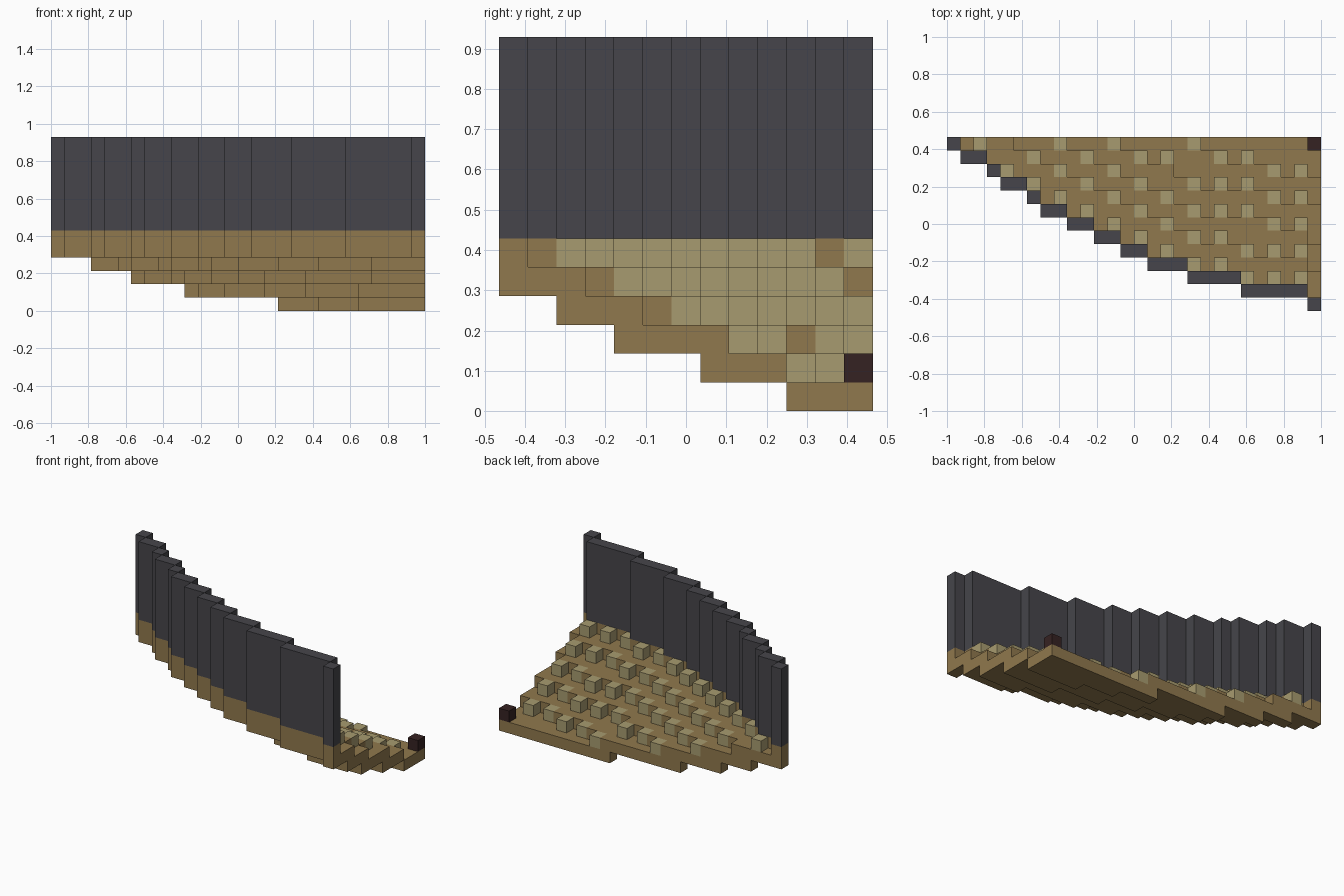
import bpy
import bmesh
from mathutils import Vector

cube = bpy.data.objects.get("Cube")
if cube:
    bpy.data.objects.remove(cube, do_unlink=True)

COLUMNS, ROWS = 28, 13
CELL = 2 / COLUMNS
WALL_BASE, WALL_TOP = 5, 13


def make_material(name, colour):
    material = bpy.data.materials.new(name)
    material.use_nodes = True
    rgba = (*colour, 1)
    material.diffuse_color = rgba
    material.node_tree.nodes["Principled BSDF"].inputs["Base Color"].default_value = rgba
    return material


sandstone = make_material("sandstone", (0.28, 0.19, 0.075))
pale_stone = make_material("pale stone", (0.39, 0.33, 0.16))
charcoal = make_material("charcoal", (0.061, 0.06, 0.069))
dark_wood = make_material("dark wood", (0.036, 0.016, 0.016))

# Outer edge of each terrace, lowest first: first column, from the back row forward
outer_edges = [
    [17, 20, 23],
    [10, 11, 13, 16, 19, 23],
    [6, 7, 9, 10, 12, 14, 16, 19, 24],
    [3, 5, 6, 8, 9, 11, 12, 14, 17, 20, 24],
    [0, 1, 3, 4, 6, 7, 9, 11, 13, 15, 18, 22, 27],
]
# First open row of each lower terrace, on every second column from the left side
tread_starts = [
    [10, 10, 10, 11, 11, 12],
    [8, 8, 8, 9, 9, 9, 11, 11, 12],
    [4, 6, 6, 7, 7, 7, 8, 9, 10, 11, 12],
    [2, 4, 4, 4, 5, 5, 6, 7, 8, 9, 10, 11],
]


def outer_start(level, row):
    """First column of a terrace in a row."""
    step = ROWS - 1 - row
    edge = outer_edges[level]
    return edge[step] if step < len(edge) else COLUMNS


def wall_row(column):
    """Row in which the curved wall crosses a column."""
    return min(r for r in range(ROWS) if outer_start(-1, r) <= column)


def tread_start(level, column):
    """First row of a terrace not covered by the terrace above."""
    if level < 0:
        return ROWS
    if level == len(tread_starts):
        return wall_row(column) + 1

    def sample(half):
        index = COLUMNS // 2 - half
        starts = tread_starts[level]
        return starts[index] if index < len(starts) else ROWS

    half = column // 2
    if column % 2 == 0:
        return sample(half)
    return (sample(half) + sample(half + 1) + 1) // 2


parts = {}

# Stepped terraces, each a one-block slab overlapping the next
for level in range(len(outer_edges)):
    parts[f"terrace_{level + 1}"] = (sandstone, {
        (c, r, level)
        for c in range(COLUMNS) for r in range(ROWS)
        if outer_start(level, r) <= c and r < tread_start(level - 1, c)
    })

# Curved outer wall on its stone footing
wall_line = [(c, wall_row(c)) for c in range(COLUMNS)]
parts["wall_footing"] = (sandstone, {(c, r, WALL_BASE) for c, r in wall_line})
parts["outer_wall"] = (charcoal, {
    (c, r, z) for c, r in wall_line for z in range(WALL_BASE + 1, WALL_TOP)})

# Seats along the front of every riser
for level in range(len(outer_edges)):
    parts[f"seats_{level + 1}"] = (pale_stone, {
        (c, tread_start(level, c), level + 1)
        for c in range(2, COLUMNS, 2) if tread_start(level, c) < ROWS
    })

# Single dark block at the inner corner
parts["corner_block"] = (dark_wood, {(COLUMNS - 1, ROWS - 1, 1)})

filled = set().union(*(cells for _, cells in parts.values()))


def build_blocks(name, material, cells):
    """Join blocks into one mesh, keeping only the exposed faces."""
    bm = bmesh.new()
    shift = Vector((COLUMNS / 2, ROWS / 2, 0))
    for cell in cells:
        for axis in range(3):
            for side in (0, 1):
                neighbour = list(cell)
                neighbour[axis] += 2 * side - 1
                if tuple(neighbour) in filled:
                    continue
                u, v = (axis + 1) % 3, (axis + 2) % 3
                corners = []
                for du, dv in ((0, 0), (1, 0), (1, 1), (0, 1)):
                    point = Vector(cell)
                    point[axis] += side
                    point[u] += du
                    point[v] += dv
                    corners.append(bm.verts.new((point - shift) * CELL))
                bm.faces.new(corners if side else corners[::-1])
    bmesh.ops.remove_doubles(bm, verts=bm.verts[:], dist=CELL / 100)
    mesh = bpy.data.meshes.new(name)
    bm.to_mesh(mesh)
    bm.free()
    mesh.materials.append(material)
    bpy.context.collection.objects.link(bpy.data.objects.new(name, mesh))


for part_name, (part_material, part_cells) in parts.items():
    build_blocks(part_name, part_material, part_cells)
